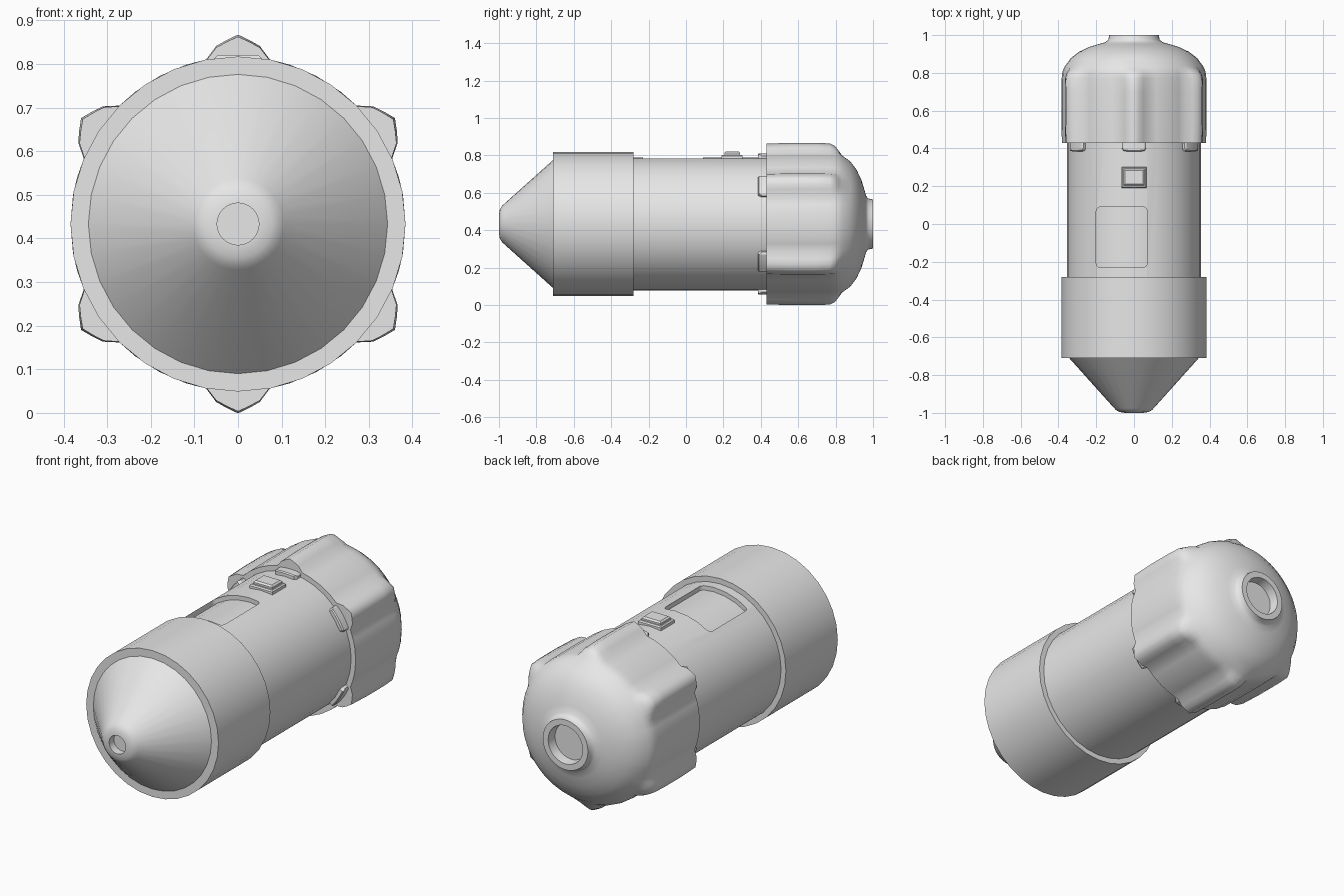
import bpy, bmesh, math

cube = bpy.data.objects.get("Cube")
if cube:
    bpy.data.objects.remove(cube, do_unlink=True)

AXIS_Z = 0.433
LOBE_ANGLES = [90, 34, -34, -90, -146, 146]
ROUND = [i * 360 / 32 for i in range(32)]

grey = bpy.data.materials.new("plain_grey")
grey.use_nodes = True
grey.diffuse_color = (0.8, 0.8, 0.8, 1)
grey.node_tree.nodes["Principled BSDF"].inputs["Base Color"].default_value = (0.8, 0.8, 0.8, 1)


def polar(r, deg, y):
    a = math.radians(deg)
    return (r * math.cos(a), y, AXIS_Z + r * math.sin(a))


def finish(name, bm, smooth=35):
    bmesh.ops.recalc_face_normals(bm, faces=bm.faces)
    mesh = bpy.data.meshes.new(name)
    bm.to_mesh(mesh)
    bm.free()
    obj = bpy.data.objects.new(name, mesh)
    bpy.context.collection.objects.link(obj)
    mesh.materials.append(grey)
    shade(obj, smooth)
    return obj


def shade(obj, angle):
    bpy.ops.object.select_all(action='DESELECT')
    obj.select_set(True)
    bpy.context.view_layer.objects.active = obj
    bpy.ops.object.shade_smooth_by_angle(angle=math.radians(angle))


def bridge(bm, rings, closed=True):
    for a, b in zip(rings, rings[1:]):
        n = len(a)
        for i in range(n if closed else n - 1):
            j = (i + 1) % n
            bm.faces.new((a[i], a[j], b[j], b[i]))


def lathe(name, profile, angles=ROUND, bulge=None, smooth=35):
    """Turn (radius, y[, lobe strength]) points about the long axis."""
    bm = bmesh.new()
    rings = []
    for r, y, *lobe in profile:
        extra = lobe[0] if lobe else 0
        rings.append([bm.verts.new(polar(r + (extra * bulge(a) if extra else 0), a, y))
                      for a in angles])
    bridge(bm, rings)
    bm.faces.new(rings[0])
    bm.faces.new(rings[-1])
    return finish(name, bm, smooth)


def tapered_box(name, x, y0, y1, z0, z1, inset):
    """Block with a chamfered upper rim."""
    bm = bmesh.new()
    rings = []
    for z, d in ((z0, 0), (z1 - inset, 0), (z1, inset)):
        rings.append([bm.verts.new((px, py, z)) for px, py in
                      ((-x + d, y0 + d), (x - d, y0 + d), (x - d, y1 - d), (-x + d, y1 - d))])
    bridge(bm, rings)
    bm.faces.new(rings[0])
    bm.faces.new(rings[-1])
    return finish(name, bm, 20)


# Nose cone with a small blind hole, and the wide front collar
lathe("nose_cone", [(0.343, -0.68), (0.343, -0.71), (0.105, -0.975), (0.095, -0.985),
                    (0.078, -0.995), (0.05, -1.0), (0.048, -1.0), (0.048, -0.96)])
lathe("front_collar", [(0.384, -0.71), (0.384, -0.28)])

# Barrel with a rounded rectangular pocket; the inner core forms its floor
barrel = lathe("barrel", [(0.356, -0.5), (0.356, 0.6)])
lathe("inner_core", [(0.333, -0.45), (0.333, 0.55)])

bm = bmesh.new()
outline = []
corner = 0.022
for cx, cy, start in ((0.07, 0.09, 0), (-0.2, 0.09, 90), (-0.2, -0.23, 180), (0.07, -0.23, 270)):
    ox = cx - math.copysign(corner, cx + 0.065)
    oy = cy - math.copysign(corner, cy + 0.07)
    for k in range(5):
        a = math.radians(start + k * 22.5)
        outline.append((ox + corner * math.cos(a), oy + corner * math.sin(a)))
low = [bm.verts.new((x, y, 0.6)) for x, y in outline]
high = [bm.verts.new((x, y, 0.95)) for x, y in outline]
bridge(bm, [low, high])
bm.faces.new(low)
bm.faces.new(high)
cutter = finish("pocket_cutter", bm)
cutter.hide_render = True

cut = barrel.modifiers.new("pocket", 'BOOLEAN')
cut.operation = 'DIFFERENCE'
cut.solver = 'EXACT'
cut.object = cutter
bpy.ops.object.select_all(action='DESELECT')
bpy.context.view_layer.objects.active = barrel
barrel.select_set(True)
bpy.ops.object.modifier_apply(modifier=cut.name)
bpy.data.objects.remove(cutter, do_unlink=True)
shade(barrel, 35)

# Push switch on top
tapered_box("switch_base", 0.067, 0.19, 0.303, 0.75, 0.803, 0.006)
tapered_box("switch_button", 0.055, 0.205, 0.29, 0.78, 0.82, 0.008)

# Tail cap: six grip lobes that fade into a dome with a hollow end boss


def lobe_height(angle):
    d = min(abs((angle - c + 180) % 360 - 180) for c in LOBE_ANGLES)
    if d >= 11:
        return 0
    return 0.027 * (11 - d) / 4 if d > 7 else 0.027 + 0.023 * (7 - d) / 7


cap_angles = set()
for c in LOBE_ANGLES:
    cap_angles.update((c + d) % 360 for d in (-18, -11, -7, -3.5, 0, 3.5, 7, 11, 18))
cap_angles.update((0, 180, 62, 118, 242, 298, 10, 170, 190, 350))

lathe("tail_cap", [(0.34, 0.43), (0.382, 0.43, 0.95), (0.384, 0.56, 1), (0.384, 0.7, 1),
                   (0.383, 0.77, 0.95), (0.381, 0.795, 0.75), (0.376, 0.815, 0.35),
                   (0.366, 0.835), (0.335, 0.878), (0.29, 0.912), (0.235, 0.938),
                   (0.185, 0.953), (0.15, 0.963), (0.136, 0.975), (0.131, 1.0),
                   (0.1, 1.0), (0.095, 0.95)],
      sorted(cap_angles), lobe_height, 60)

# Small tabs in front of every lobe
for n, centre in enumerate(LOBE_ANGLES):
    bm = bmesh.new()
    columns = []
    for d, front, r in ((-10, 0.4, 0.37), (-8.5, 0.386, 0.376), (-4, 0.384, 0.377),
                        (0, 0.384, 0.377), (4, 0.384, 0.377), (8.5, 0.386, 0.376),
                        (10, 0.4, 0.37)):
        a = centre + d
        columns.append([bm.verts.new(polar(*p)) for p in
                        ((0.34, a, front), (r - 0.005, a, front), (r, a, front + 0.006),
                         (r, a, 0.445), (0.34, a, 0.445))])
    bridge(bm, columns)
    bm.faces.new(columns[0])
    bm.faces.new(columns[-1])
    finish("grip_tab_%d" % (n + 1), bm, 30)
